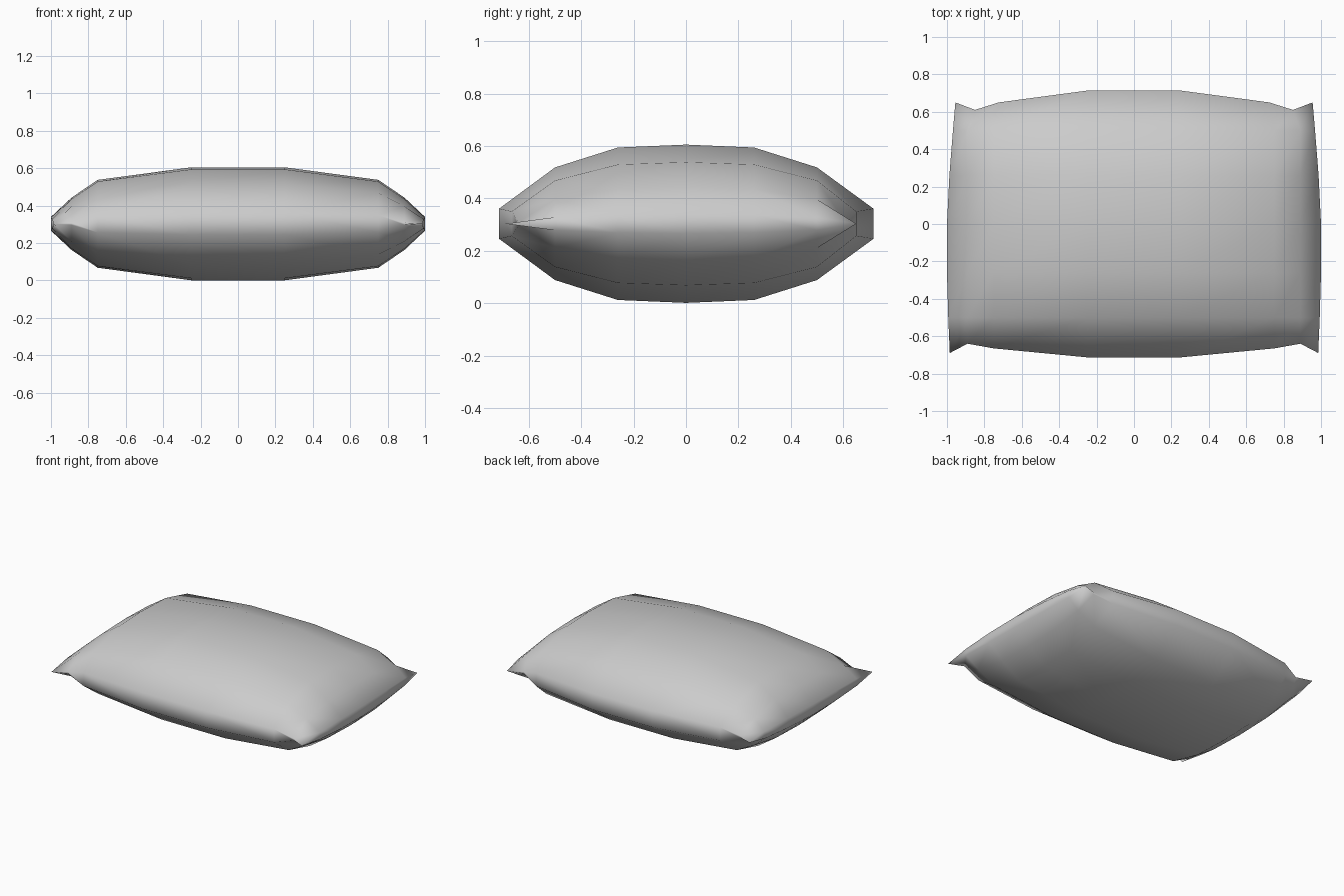
import bpy
import bmesh

if "Cube" in bpy.data.objects:
    bpy.data.objects.remove(bpy.data.objects["Cube"], do_unlink=True)

MID = 0.303  # height of the seam

# Column positions from the middle to the side, and how the cushion narrows to the back
COLUMNS = [0.25, 0.75, 0.89, 1.0]
ROWS = [-0.7, -0.5, -0.26, 0, 0.26, 0.5, 0.7]
SIDE_X = [0.985, 0.993, 1.0, 1.0, 0.987, 0.968, 0.955]
FRONT_Y = [-0.713, -0.665, -0.64, -0.69]
BACK_Y = [0.715, 0.65, 0.61, 0.65]

# Half thickness: one line per row from the middle outwards, one value per column
PUFF = [
    [0.302, 0.235, 0.14, 0.037],
    [0.291, 0.226, 0.132, 0.034],
    [0.215, 0.165, 0.093, 0.025],
    [0.058, 0.047, 0.006, 0.0],
]


def point(col, row, side, up):
    """Position of a grid point on the upper (up=1) or lower (up=-1) cover."""
    x = SIDE_X[row] if col == 3 else COLUMNS[col]
    y = ROWS[row]
    if row == 0:
        y = FRONT_Y[col]
    elif row == 6:
        y = BACK_Y[col]
        if col < 3:
            x -= 0.02 * (col + 1) / 1.5
    return side * x, y, MID + up * PUFF[abs(row - 3)][col]


fabric = bpy.data.materials.new("grey fabric")
fabric.use_nodes = True
colour = (0.6, 0.6, 0.6, 1)
fabric.diffuse_color = colour
fabric.node_tree.nodes["Principled BSDF"].inputs["Base Color"].default_value = colour

# Upper and lower covers as matching grids
bm = bmesh.new()
order = [(c, -1) for c in (3, 2, 1, 0)] + [(c, 1) for c in range(4)]
covers = {}
for up in (1, -1):
    covers[up] = [[bm.verts.new(point(c, r, s, up)) for c, s in order]
                  for r in range(len(ROWS))]
    for low, high in zip(covers[up], covers[up][1:]):
        for i in range(len(order) - 1):
            bm.faces.new((low[i], low[i + 1], high[i + 1], high[i]))


# Narrow band joining the covers round the edge
def rim(grid):
    return (grid[0] + [r[-1] for r in grid[1:]]
            + grid[-1][-2::-1] + [r[0] for r in grid[-2:0:-1]])


top, bottom = rim(covers[1]), rim(covers[-1])
for i in range(len(top)):
    bm.faces.new((top[i - 1], top[i], bottom[i], bottom[i - 1]))

# Pinch the corners shut
bmesh.ops.remove_doubles(bm, verts=bm.verts[:], dist=0.0005)
bmesh.ops.recalc_face_normals(bm, faces=bm.faces[:])
for face in bm.faces:
    face.smooth = True

mesh = bpy.data.meshes.new("cushion")
bm.to_mesh(mesh)
bm.free()
mesh.materials.append(fabric)
cushion = bpy.data.objects.new("cushion", mesh)
bpy.context.collection.objects.link(cushion)
